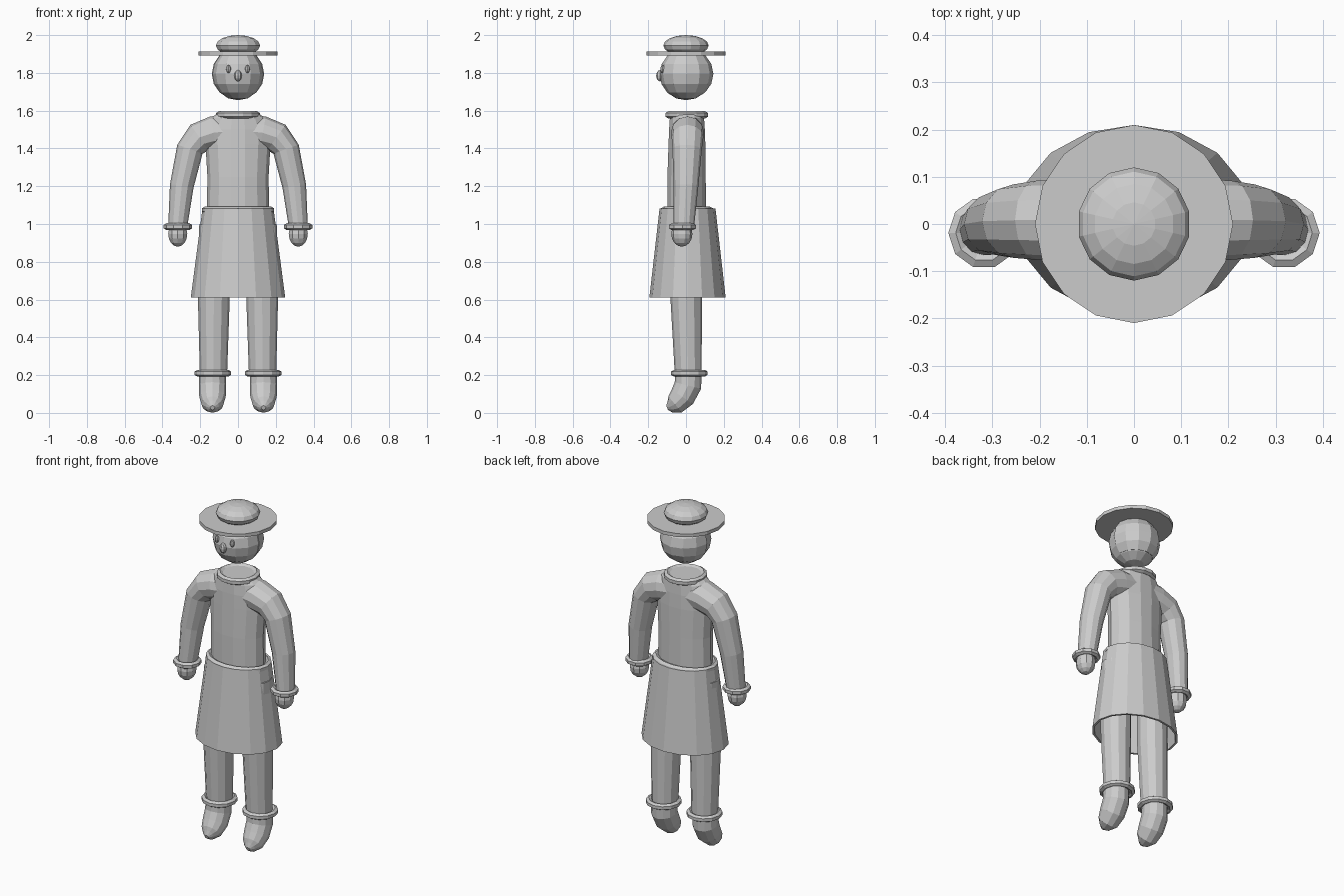
import bpy, bmesh, math
from mathutils import Vector

if "Cube" in bpy.data.objects:
    bpy.data.objects.remove(bpy.data.objects["Cube"])

grey = bpy.data.materials.new("plain grey")
grey.diffuse_color = (0.6, 0.6, 0.6, 1)
grey.use_nodes = True
grey.node_tree.nodes["Principled BSDF"].inputs["Base Color"].default_value = grey.diffuse_color


def finish(bm, name):
    bmesh.ops.recalc_face_normals(bm, faces=bm.faces)
    mesh = bpy.data.meshes.new(name)
    bm.to_mesh(mesh)
    bm.free()
    mesh.materials.append(grey)
    obj = bpy.data.objects.new(name, mesh)
    bpy.context.collection.objects.link(obj)
    return obj


def loft(name, rings, ref=(1, 0, 0), n=12, axis=None):
    """Skin elliptical rings (x, y, z, ru, rv), square to the path or to a fixed axis."""
    bm = bmesh.new()
    centres = [Vector(r[:3]) for r in rings]
    loops = []
    for i, r in enumerate(rings):
        t = Vector(axis) if axis else centres[min(i + 1, len(rings) - 1)] - centres[max(i - 1, 0)]
        t.normalize()
        u = Vector(ref)
        u = (u - t * u.dot(t)).normalized()
        v = t.cross(u)
        loops.append([bm.verts.new(centres[i] + u * r[3] * math.cos(a) + v * r[4] * math.sin(a))
                      for a in (2 * math.pi * k / n for k in range(n))])
    for a, b in zip(loops, loops[1:]):
        for k in range(n):
            bm.faces.new((a[k], a[(k + 1) % n], b[(k + 1) % n], b[k]))
    bm.faces.new(loops[0])
    bm.faces.new(loops[-1])
    return finish(bm, name)


def ball(name, centre, size, u=12, v=8, cuts=()):
    """Ellipsoid, optionally trimmed by planes (point, outward normal)."""
    bm = bmesh.new()
    bmesh.ops.create_uvsphere(bm, u_segments=u, v_segments=v, radius=1)
    for p in bm.verts:
        p.co = Vector(centre) + Vector([p.co[i] * size[i] for i in range(3)])
    for point, normal in cuts:
        geom = bm.verts[:] + bm.edges[:] + bm.faces[:]
        bmesh.ops.bisect_plane(bm, geom=geom, plane_co=point, plane_no=normal, clear_outer=True)
        bmesh.ops.holes_fill(bm, edges=[e for e in bm.edges if e.is_boundary])
    return finish(bm, name)


def ring(name, centre, rx, ry, thick, n=14, m=6):
    """Rolled band around an elliptical opening."""
    bm = bmesh.new()
    grid = []
    for i in range(n):
        a = 2 * math.pi * i / n
        row = []
        for j in range(m):
            b = 2 * math.pi * j / m + math.pi / m
            c = thick * math.cos(b)
            row.append(bm.verts.new((centre[0] + (rx + c) * math.cos(a),
                                     centre[1] + (ry + c) * math.sin(a),
                                     centre[2] + thick * math.sin(b))))
        grid.append(row)
    for i in range(n):
        for j in range(m):
            p, q = grid[i], grid[(i + 1) % n]
            bm.faces.new((p[j], q[j], q[(j + 1) % m], p[(j + 1) % m]))
    return finish(bm, name)


UP = (0, 0, 1)

# Head, hair and face
ball("head", (0, 0, 1.793), (0.135, 0.14, 0.138))
ball("hair", (0, 0, 1.795), (0.139, 0.145, 0.138),
     cuts=[((0, 0, 0), (0, -1, 0)), ((0, 0, 1.7), (0, 0, -1))])
ball("nose", (0, -0.138, 1.785), (0.02, 0.02, 0.03), 8, 6)

# Hat
loft("hat_brim", [(0, 0, 1.893, 0.21, 0.21), (0, 0, 1.913, 0.21, 0.21)], n=16, axis=UP)
ball("hat_crown", (0, 0, 1.945), (0.12, 0.12, 0.055), 14, 8)

# Body and collar
loft("torso", [(0, 0.003, 1.05, 0.165, 0.105), (0, 0.003, 1.25, 0.162, 0.104),
               (0, 0.005, 1.42, 0.172, 0.1), (0, 0.005, 1.5, 0.172, 0.097),
               (0, 0.005, 1.56, 0.145, 0.093), (0, 0.005, 1.588, 0.105, 0.088)], axis=UP, n=14)
ring("collar", (0, 0.004, 1.578), 0.1, 0.1, 0.019)

# Skirt, hollow underneath, and its waistband
loft("skirt", [(0, 0.008, 1.083, 0.188, 0.148), (0, 0.008, 0.61, 0.25, 0.202),
               (0, 0.008, 0.61, 0.238, 0.19), (0, 0.008, 1.06, 0.176, 0.136)], axis=UP, n=16)
ring("belt", (0, 0.005, 1.074), 0.176, 0.122, 0.018, n=16)

# Parts on both sides
for s, side in ((1, "left"), (-1, "right")):
    ball("eye_" + side, (s * 0.05, -0.124, 1.82), (0.013, 0.012, 0.022), 8, 6)

    loft("arm_" + side, [(s * 0.02, 0.008, 1.495, 0.085, 0.085), (s * 0.13, 0.008, 1.483, 0.088, 0.088),
                         (s * 0.205, 0.008, 1.458, 0.084, 0.082), (s * 0.255, 0.006, 1.395, 0.078, 0.071),
                         (s * 0.298, 0, 1.2, 0.065, 0.063), (s * 0.32, -0.012, 0.98, 0.054, 0.05)],
         ref=(0, 1, 0))
    ring("cuff_" + side, (s * 0.318, -0.019, 0.986), 0.06, 0.06, 0.018, n=10)
    ball("hand_" + side, (s * 0.319, -0.022, 0.948), (0.053, 0.056, 0.068), 10, 8)

    loft("leg_" + side, [(s * 0.125, 0, 1.0, 0.08, 0.08), (s * 0.128, 0.001, 0.6, 0.084, 0.083),
                         (s * 0.13, 0.012, 0.2, 0.072, 0.071)])
    ring("ankle_band_" + side, (s * 0.133, 0.018, 0.21), 0.081, 0.081, 0.018, n=12)
    loft("boot_" + side, [(s * 0.135, 0.013, 0.215, 0.07, 0.07), (s * 0.135, 0.01, 0.145, 0.072, 0.072),
                          (s * 0.135, -0.02, 0.085, 0.07, 0.068), (s * 0.135, -0.058, 0.045, 0.058, 0.055),
                          (s * 0.135, -0.083, 0.033, 0.035, 0.035), (s * 0.135, -0.1, 0.027, 0.012, 0.012)])
